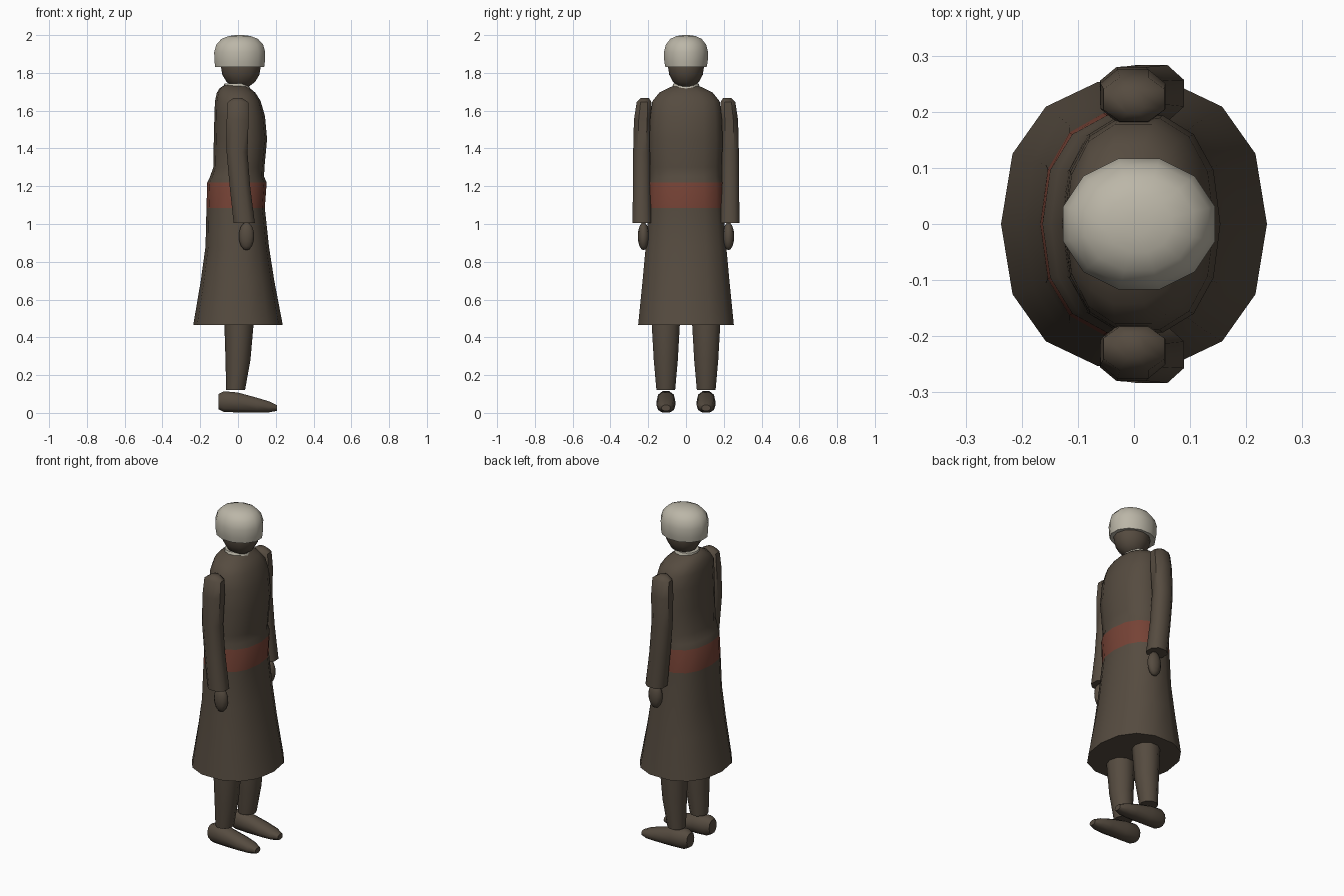
import bpy, bmesh, math


def material(name, r, g, b):
    m = bpy.data.materials.new(name)
    m.diffuse_color = (r, g, b, 1)
    return m


BROWN = material("brown cloth", 0.092, 0.071, 0.051)
CREAM = material("cream linen", 0.50, 0.47, 0.39)
RED = material("red sash", 0.18, 0.055, 0.036)


def finish(name, bm, mats, angle=50):
    bmesh.ops.recalc_face_normals(bm, faces=bm.faces)
    me = bpy.data.meshes.new(name)
    bm.to_mesh(me)
    bm.free()
    for m in mats:
        me.materials.append(m)
    ob = bpy.data.objects.new(name, me)
    bpy.context.collection.objects.link(ob)
    bpy.ops.object.select_all(action='DESELECT')
    ob.select_set(True)
    bpy.context.view_layer.objects.active = ob
    bpy.ops.object.shade_smooth_by_angle(angle=math.radians(angle))
    return ob


def power(v, p):
    return math.copysign(abs(v) ** p, v)


def loft(name, rings, sides, mats, p=1.0, turn=0.0, along_x=False, band=None):
    """Rings are (centre a, centre b, position, radius a, radius b)."""
    bm = bmesh.new()
    loops = []
    for ca, cb, h, ra, rb in rings:
        loop = []
        for i in range(sides):
            t = 2 * math.pi * (i + turn) / sides
            a = ca + ra * power(math.cos(t), p)
            b = cb + rb * power(math.sin(t), p)
            # along_x: a is y, b is z, h is x
            loop.append(bm.verts.new((h, a, b) if along_x else (a, b, h)))
        loops.append(loop)
    for k in range(len(loops) - 1):
        lo, hi = loops[k], loops[k + 1]
        for i in range(sides):
            j = (i + 1) % sides
            f = bm.faces.new((lo[i], lo[j], hi[j], hi[i]))
            if band and band[0] < f.calc_center_median().z < band[1]:
                f.material_index = 1
    bm.faces.new(loops[0])
    bm.faces.new(loops[-1])
    return finish(name, bm, mats)


def ellipsoid(name, centre, radii, mat, u=12, v=8):
    bm = bmesh.new()
    bmesh.ops.create_uvsphere(bm, u_segments=u, v_segments=v, radius=1)
    for w in bm.verts:
        w.co = [c + r * q for c, r, q in zip(centre, radii, w.co)]
    return finish(name, bm, [mat], 60)


# Long robe with a red sash band: (z, back x, front x, half width)
ROBE = [(0.465, -0.237, 0.237, 0.259), (0.70, -0.197, 0.192, 0.235),
        (0.88, -0.172, 0.164, 0.218), (1.085, -0.167, 0.142, 0.202),
        (1.22, -0.163, 0.152, 0.198), (1.25, -0.148, 0.138, 0.194),
        (1.30, -0.131, 0.140, 0.194), (1.45, -0.128, 0.154, 0.198),
        (1.57, -0.125, 0.143, 0.193), (1.65, -0.122, 0.120, 0.182),
        (1.695, -0.112, 0.092, 0.145), (1.72, -0.096, 0.062, 0.095),
        (1.735, -0.072, 0.040, 0.06)]
loft("robe", [((a + b) / 2, 0, z, (b - a) / 2, w) for z, a, b, w in ROBE],
     14, [BROWN, RED], p=0.87, band=(1.09, 1.215))

# Collar and neck
loft("collar", [(0.0, 0, 1.66, 0.088, 0.09), (-0.002, 0, 1.70, 0.078, 0.082),
                (-0.012, 0, 1.745, 0.06, 0.066)], 12, [CREAM])
loft("neck", [(-0.005, 0, 1.66, 0.05, 0.05), (0.005, 0, 1.80, 0.05, 0.05)],
     10, [BROWN])

# Head and cap
ellipsoid("head", (0.015, 0, 1.835), (0.106, 0.096, 0.118), BROWN)
loft("cap", [(0.009, 0, 1.83, 0.134, 0.113), (0.009, 0, 1.86, 0.138, 0.119),
             (0.009, 0, 1.91, 0.140, 0.121), (0.009, 0, 1.95, 0.128, 0.110),
             (0.009, 0, 1.98, 0.100, 0.086), (0.009, 0, 1.995, 0.060, 0.052),
             (0.009, 0, 2.0, 0.022, 0.018)], 12, [CREAM], turn=0.5)

for s, side in ((-1, "right"), (1, "left")):
    # Sleeve, widening toward the cuff
    loft(side + "_sleeve",
         [(0.033, s * 0.233, 1.005, 0.060, 0.054),
          (0.010, s * 0.234, 1.20, 0.058, 0.050),
          (-0.005, s * 0.234, 1.38, 0.059, 0.049),
          (-0.002, s * 0.228, 1.55, 0.062, 0.051),
          (0.0, s * 0.222, 1.645, 0.058, 0.042),
          (-0.002, s * 0.218, 1.668, 0.022, 0.022)],
         8, [BROWN], p=0.85, turn=0.5)
    ellipsoid(side + "_hand", (0.045, s * 0.225, 0.935),
              (0.043, 0.030, 0.074), BROWN, 10, 8)
    # Trouser leg, running up under the robe
    loft(side + "_trouser_leg",
         [(-0.013, s * 0.107, 0.12, 0.050, 0.052),
          (0.0, s * 0.107, 0.28, 0.066, 0.067),
          (0.005, s * 0.107, 0.465, 0.077, 0.078),
          (0.005, s * 0.107, 0.60, 0.080, 0.080)], 10, [BROWN])
    # Shoe, swept from heel to toe
    loft(side + "_shoe",
         [(s * 0.106, 0.060, -0.104, 0.036, 0.042),
          (s * 0.106, 0.060, -0.075, 0.050, 0.057),
          (s * 0.106, 0.055, 0.0, 0.051, 0.055),
          (s * 0.106, 0.041, 0.10, 0.050, 0.041),
          (s * 0.106, 0.032, 0.165, 0.042, 0.030),
          (s * 0.106, 0.026, 0.206, 0.024, 0.016)],
         10, [BROWN], p=0.85, along_x=True)
